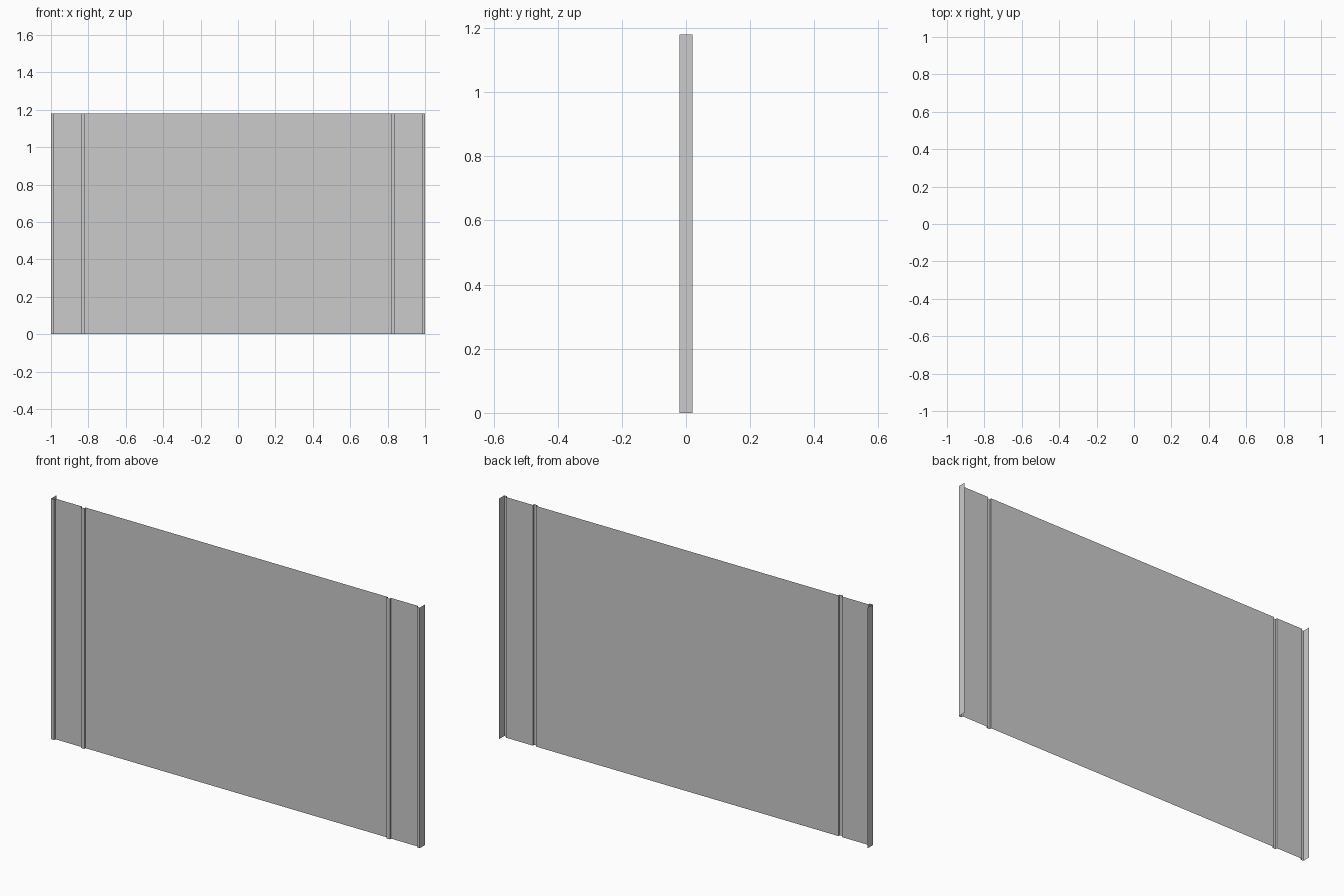
import bpy, bmesh

if "Cube" in bpy.data.objects:
    bpy.data.objects.remove(bpy.data.objects["Cube"])

HEIGHT = 1.18
FRONT, PANEL, BACK = -0.02, -0.01, 0.02

# Right half of the folded sheet's plan profile (x, y), centre outwards
half = [(0.82, PANEL), (0.82, FRONT), (0.838, FRONT), (0.838, PANEL),
        (0.984, PANEL), (0.984, FRONT), (1.0, FRONT), (1.0, BACK)]
profile = [(-x, y) for x, y in reversed(half)] + half

# Folded sheet panel: ribs and rear end flanges, extruded upwards
bm = bmesh.new()
verts = [bm.verts.new((x, y, 0)) for x, y in profile]
edges = [bm.edges.new(pair) for pair in zip(verts, verts[1:])]
result = bmesh.ops.extrude_edge_only(bm, edges=edges)
top = [g for g in result["geom"] if isinstance(g, bmesh.types.BMVert)]
bmesh.ops.translate(bm, verts=top, vec=(0, 0, HEIGHT))
bmesh.ops.recalc_face_normals(bm, faces=bm.faces)

mesh = bpy.data.meshes.new("ribbed_sheet_panel")
bm.to_mesh(mesh)
bm.free()
panel = bpy.data.objects.new("ribbed_sheet_panel", mesh)
bpy.context.collection.objects.link(panel)
